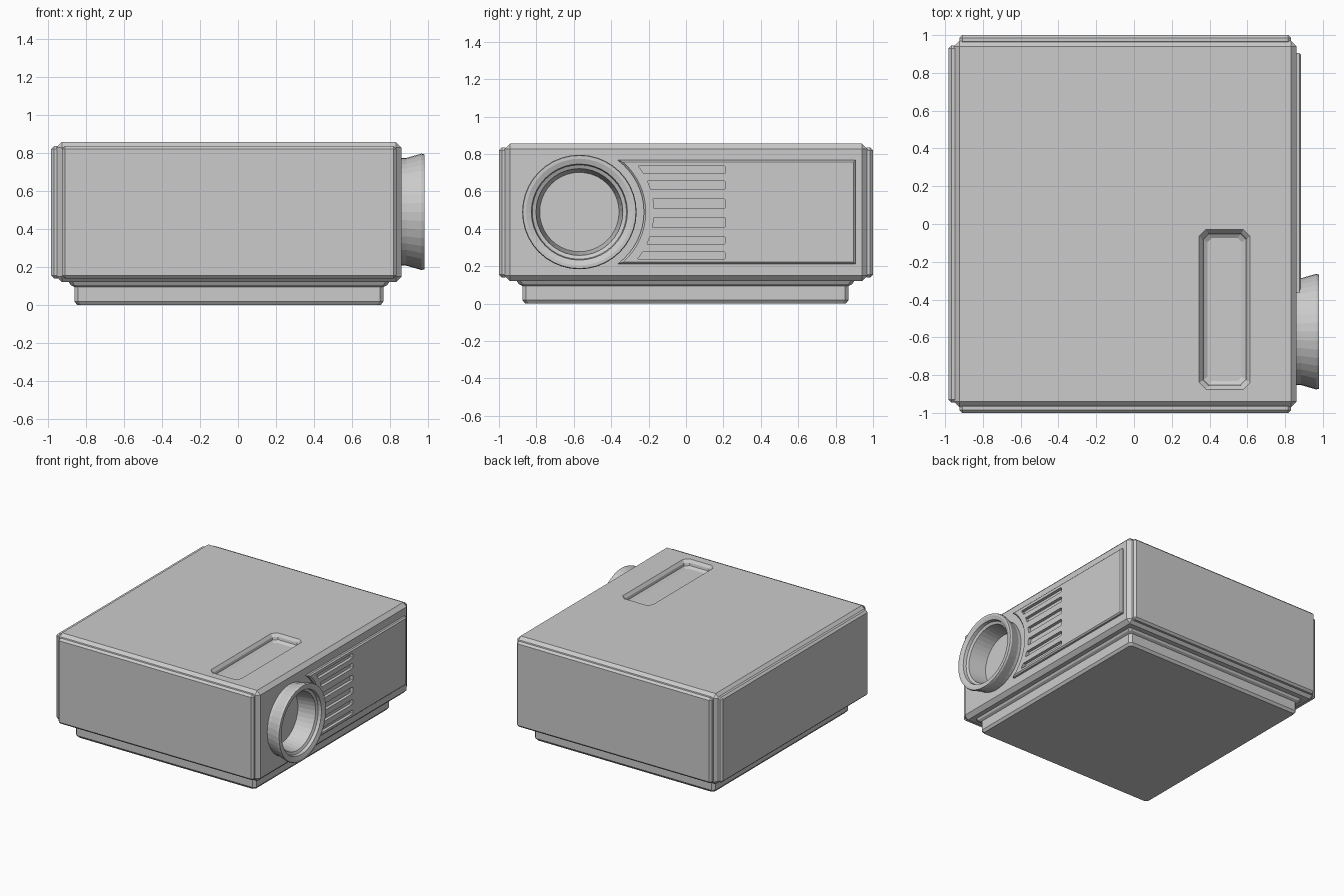
import bpy, bmesh
from math import sin, cos, pi, asin, sqrt

if "Cube" in bpy.data.objects:
    bpy.data.objects.remove(bpy.data.objects["Cube"])

LY, LZ = -0.57, 0.49   # lens axis


def make(name, bm):
    bmesh.ops.recalc_face_normals(bm, faces=bm.faces)
    me = bpy.data.meshes.new(name)
    bm.to_mesh(me)
    bm.free()
    ob = bpy.data.objects.new(name, me)
    bpy.context.collection.objects.link(ob)
    return ob


def loft(name, loops, cap_start=True):
    """Skin a stack of equal-length loops and cap the ends."""
    bm = bmesh.new()
    rings = [[bm.verts.new(p) for p in lp] for lp in loops]
    n = len(rings[0])
    for a, b in zip(rings, rings[1:]):
        for i in range(n):
            j = (i + 1) % n
            bm.faces.new((a[i], a[j], b[j], b[i]))
    if cap_start:
        bm.faces.new(rings[0])
    bm.faces.new(rings[-1])
    return make(name, bm)


def box(name, x0, x1, y0, y1, z0, z1, bevel=0.0):
    bm = bmesh.new()
    bmesh.ops.create_cube(bm, size=1)
    for v in bm.verts:
        v.co = (x1 if v.co.x > 0 else x0, y1 if v.co.y > 0 else y0,
                z1 if v.co.z > 0 else z0)
    if bevel:
        bmesh.ops.bevel(bm, geom=bm.edges[:], offset=bevel, segments=1,
                        profile=0.5, affect='EDGES')
    return make(name, bm)


def rect(x0, x1, y0, y1, z, d=0.0, c=0.02):
    """Chamfered rectangle in plan, inset by d."""
    x0, x1, y0, y1 = x0 + d, x1 - d, y0 + d, y1 - d
    return [(x0 + c, y0, z), (x1 - c, y0, z), (x1, y0 + c, z), (x1, y1 - c, z),
            (x1 - c, y1, z), (x0 + c, y1, z), (x0, y1 - c, z), (x0, y0 + c, z)]


def circle(x, r, n=40):
    return [(x, LY + r * cos(2 * pi * i / n), LZ + r * sin(2 * pi * i / n))
            for i in range(n)]


def cut(target, cutter):
    cutter.hide_render = True
    m = target.modifiers.new("cut", 'BOOLEAN')
    m.operation, m.solver, m.object = 'DIFFERENCE', 'EXACT', cutter
    bpy.context.view_layer.objects.active = target
    bpy.ops.object.modifier_apply(modifier=m.name)
    bpy.data.objects.remove(cutter)


# main body with chamfered edges
body = box("body", -0.955, 0.86, -0.97, 0.97, 0.12, 0.857, 0.03)

# handle recess in the top
R = (0.345, 0.615, -0.875, -0.03)
cut(body, loft("recess_cutter", [rect(*R, 0.90, 0, 0.035), rect(*R, 0.857, 0, 0.035),
                                 rect(*R, 0.835, 0.018, 0.03), rect(*R, 0.815, 0.022, 0.03),
                                 rect(*R, 0.80, 0.045, 0.02)]))
# lens opening
cut(body, loft("bore_cutter", [circle(0.77, 0.25), circle(0.95, 0.25)]))

# raised cover panels on front, back and left
box("front_panel", -0.925, 0.832, -1.0, -0.95, 0.14, 0.835, 0.016)
box("back_panel", -0.925, 0.832, 0.95, 1.0, 0.14, 0.835, 0.016)
box("left_panel", -0.983, -0.93, -0.945, 0.945, 0.14, 0.835, 0.016)

# stepped base
B = (-0.895, 0.80, -0.91, 0.905)
loft("base", [rect(*B, 0.0, 0.05), rect(*B, 0.02, 0.035), rect(*B, 0.095, 0.035),
              rect(*B, 0.105, 0.015), rect(*B, 0.13, 0.0)])

# lens barrel and glass
barrel = [(0.85, 0.283), (0.885, 0.283), (0.965, 0.306), (0.98, 0.302), (0.98, 0.285),
          (0.97, 0.257), (0.945, 0.252), (0.935, 0.232), (0.79, 0.212)]
loft("lens_barrel", [circle(x, r) for x, r in barrel], cap_start=False)


# side grille plate curved around the lens
def plate_loop(x, d):
    r, h, n = 0.345 + d, 0.277 - d, 16
    a = asin(h / r)
    arc = [(x, LY + r * cos(a - 2 * a * i / n), LZ + r * sin(a - 2 * a * i / n))
           for i in range(n + 1)]
    return arc + [(x, 0.905 - d, LZ - h), (x, 0.905 - d, LZ + h)]


plate = loft("grille_plate", [plate_loop(0.845, 0), plate_loop(0.875, 0),
                              plate_loop(0.885, 0.01)])

# vent slots, left ends following the lens curve
for z0, z1 in [(0.24, 0.275), (0.32, 0.36), (0.407, 0.462),
               (0.51, 0.56), (0.612, 0.655), (0.695, 0.735)]:
    ya, yb = [LY + sqrt(0.4 ** 2 - (z - LZ) ** 2) for z in (z0, z1)]
    prof = [(ya, z0), (0.205, z0), (0.212, z0 + 0.007), (0.212, z1 - 0.007), (0.205, z1), (yb, z1)]
    cut(plate, loft("slot_cutter", [[(x, y, z) for y, z in prof] for x in (0.8, 0.92)]))
